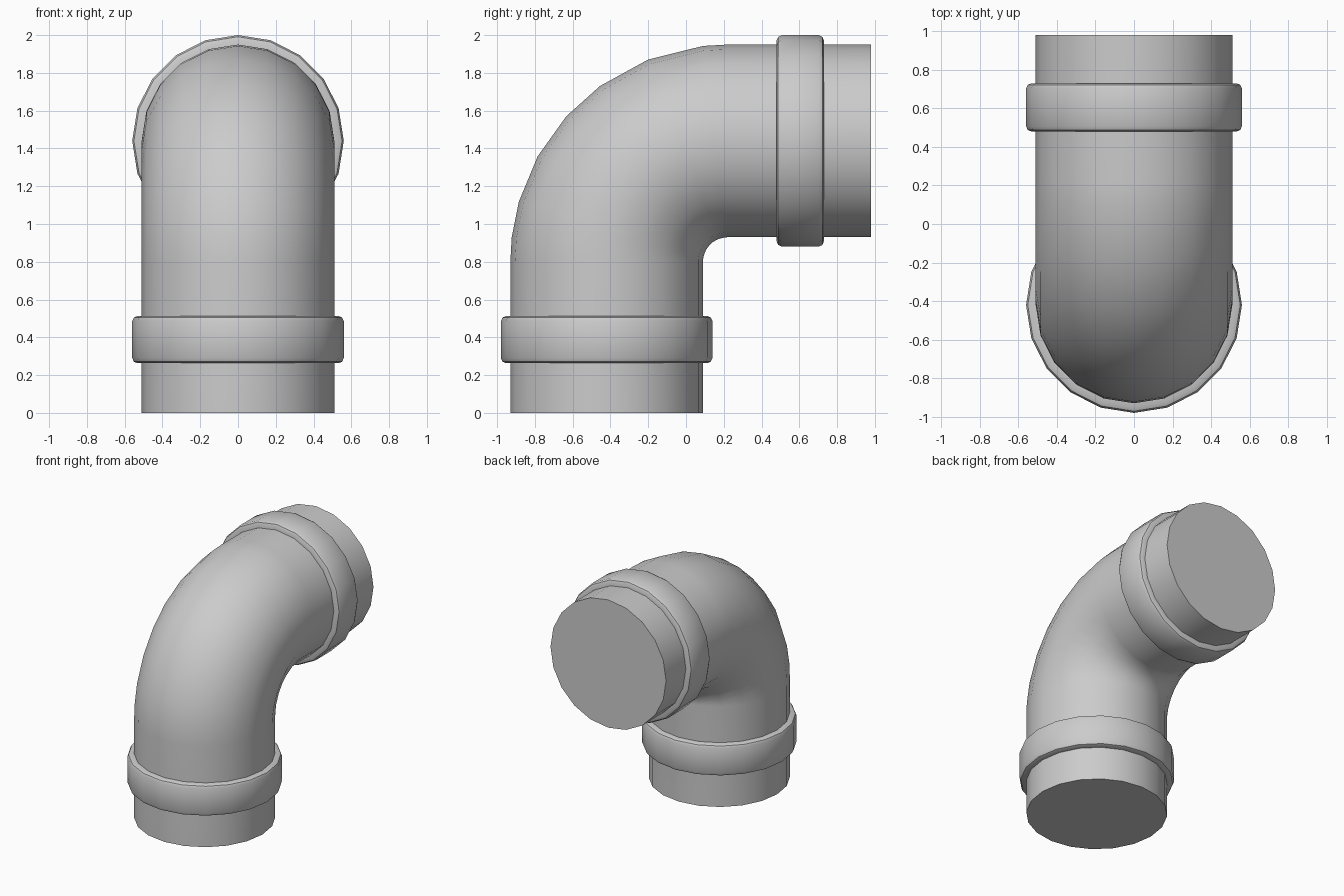
import bpy, bmesh, math
from mathutils import Vector

if "Cube" in bpy.data.objects:
    bpy.data.objects.remove(bpy.data.objects["Cube"])

SIDES = 20
R_PIPE, R_BEND = 0.51, 0.64
Y0, Z1, Y_END = -0.42, 1.44, 0.98      # vertical axis, horizontal axis, outlet end
CY, CZ = Y0 + R_BEND, Z1 - R_BEND      # bend centre


def loft(name, rings, closed=False):
    """Skin rings of (y, z, tilt, radius); tilt 0 faces up, 90 degrees faces +y."""
    bm = bmesh.new()
    loops = []
    for y, z, a, r in rings:
        out = Vector((0, -math.cos(a), math.sin(a)))
        loop = []
        for i in range(SIDES):
            t = math.tau * i / SIDES
            loop.append(bm.verts.new(Vector((0, y, z)) + out * r * math.cos(t)
                                     + Vector((r * math.sin(t), 0, 0))))
        loops.append(loop)
    pairs = list(zip(loops, loops[1:]))
    if closed:
        pairs.append((loops[-1], loops[0]))
    else:
        bm.faces.new(loops[0])
        bm.faces.new(loops[-1])
    for a, b in pairs:
        for i in range(SIDES):
            j = (i + 1) % SIDES
            bm.faces.new((a[i], a[j], b[j], b[i]))
    bmesh.ops.recalc_face_normals(bm, faces=bm.faces)
    mesh = bpy.data.meshes.new(name)
    bm.to_mesh(mesh)
    bm.free()
    ob = bpy.data.objects.new(name, mesh)
    bpy.context.collection.objects.link(ob)
    bpy.ops.object.select_all(action='DESELECT')
    ob.select_set(True)
    bpy.context.view_layer.objects.active = ob
    bpy.ops.object.shade_smooth_by_angle(angle=math.radians(40))
    return ob


# Elbow pipe: straight inlet, quarter bend, straight outlet
rings = [(Y0, 0, 0, R_PIPE)]
for deg in (0, 6.5, 16, 29, 42, 54, 68.5, 83.5, 90):
    a = math.radians(deg)
    rings.append((CY - R_BEND * math.cos(a), CZ + R_BEND * math.sin(a), a, R_PIPE))
rings.append((Y_END, Z1, math.pi / 2, R_PIPE))
loft("elbow_pipe", rings)

# Rounded collars: half profile of (distance from middle, radius), mirrored
half = [(0.125, 0.49), (0.125, 0.532), (0.117, 0.551), (0.098, 0.56)]
profile = [(-d, r) for d, r in half] + [(d, r) for d, r in reversed(half)]
loft("inlet_collar", [(Y0, 0.388 + d, 0, r) for d, r in profile], closed=True)
loft("outlet_collar", [(0.605 + d, Z1, math.pi / 2, r) for d, r in profile], closed=True)
